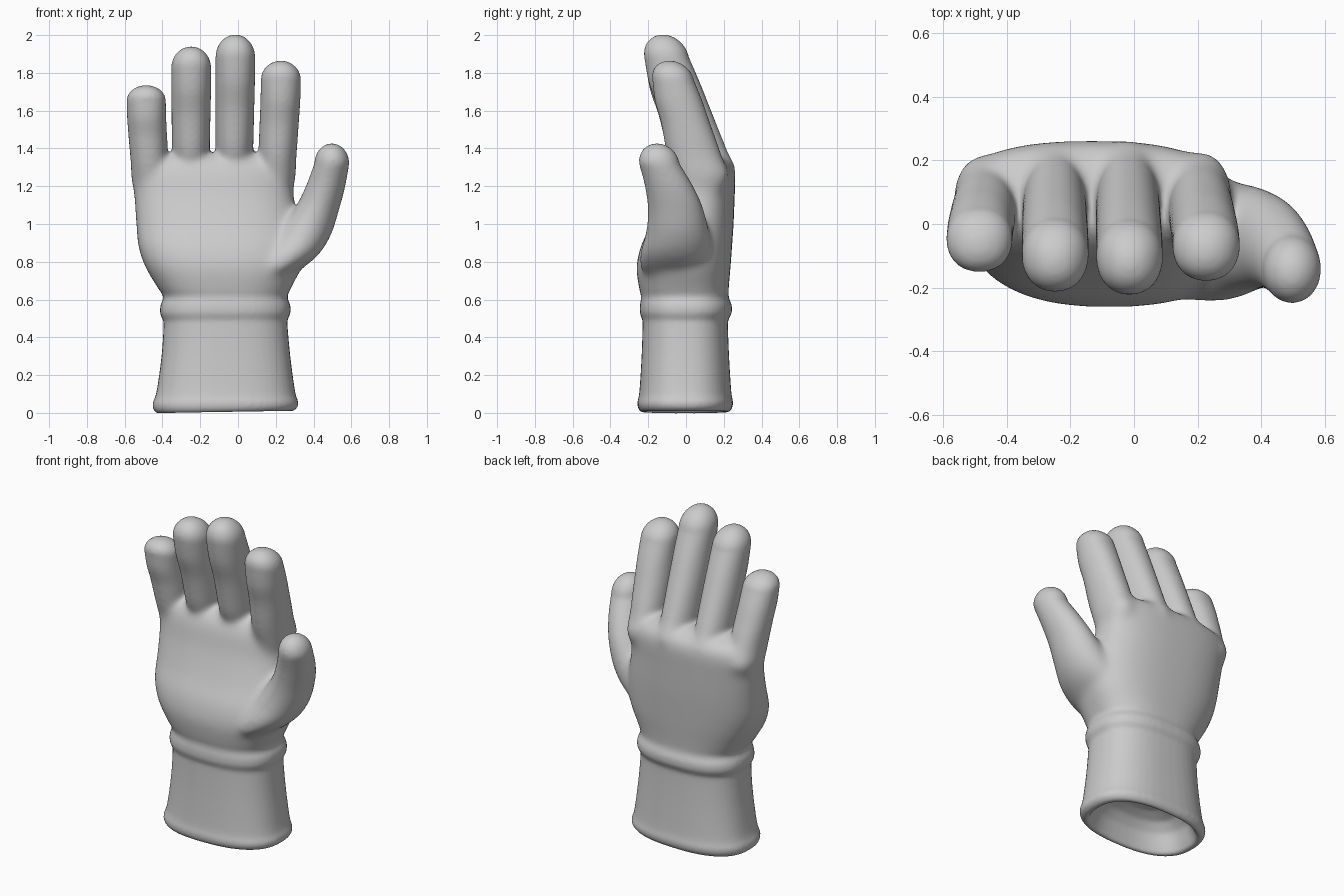
import bpy, bmesh, math

if "Cube" in bpy.data.objects:
    bpy.data.objects.remove(bpy.data.objects["Cube"])

SIDES = 48
bm = bmesh.new()


def spline(keys, steps=5):
    """Catmull-Rom interpolation through section keys."""
    out = []
    for i in range(len(keys) - 1):
        a, b, c, d = (keys[max(i - 1, 0)], keys[i], keys[i + 1],
                      keys[min(i + 2, len(keys) - 1)])
        for s in range(steps):
            t = s / steps
            out.append([0.5 * (2 * q + (r - p) * t + (2 * p - 5 * q + 4 * r - u) * t * t
                               + (3 * q - p - 3 * r + u) * t ** 3)
                        for p, q, r, u in zip(a, b, c, d)])
    return out + [list(keys[-1])]


def loft(sections, power=2.0):
    """Closed solid through horizontal sections (z, cx, cy, rx, ry)."""
    rings = []
    for z, cx, cy, rx, ry in sections:
        ring = []
        for k in range(SIDES):
            a = math.tau * k / SIDES
            c, s = math.cos(a), math.sin(a)
            ring.append(bm.verts.new((
                cx + rx * math.copysign(abs(c) ** (2 / power), c),
                cy + ry * math.copysign(abs(s) ** (2 / power), s), z)))
        rings.append(ring)
    for lo, hi in zip(rings, rings[1:]):
        for k in range(SIDES):
            n = (k + 1) % SIDES
            bm.faces.new((lo[k], lo[n], hi[n], hi[k]))
    bm.faces.new(rings[0][::-1])
    bm.faces.new(rings[-1])


def dome(last, tip_z, lean):
    """Rounded end sections above the last section."""
    z, cx, cy, rx, ry = last
    out = []
    for k in range(1, 9):
        a = math.pi / 2 * k / 8.3
        h = math.sin(a)
        out.append((z + (tip_z - z) * h, cx, cy + lean * h,
                    rx * math.cos(a), ry * math.cos(a)))
    return out


# Cuff and palm: (z, left, right, front, back)
outline = [
    (0.012, -0.425, 0.285, -0.232, 0.222), (0.03, -0.447, 0.312, -0.252, 0.242),
    (0.06, -0.452, 0.32, -0.258, 0.25), (0.11, -0.432, 0.303, -0.247, 0.24),
    (0.30, -0.405, 0.277, -0.235, 0.228), (0.47, -0.394, 0.262, -0.23, 0.222),
    (0.50, -0.402, 0.266, -0.234, 0.228), (0.53, -0.413, 0.278, -0.244, 0.242),
    (0.57, -0.41, 0.277, -0.244, 0.242), (0.615, -0.396, 0.262, -0.238, 0.226),
    (0.67, -0.43, 0.285, -0.25, 0.227), (0.77, -0.49, 0.335, -0.262, 0.236),
    (0.88, -0.528, 0.345, -0.24, 0.244), (1.00, -0.539, 0.325, -0.185, 0.252),
    (1.15, -0.55, 0.295, -0.13, 0.258), (1.27, -0.565, 0.297, -0.1, 0.26),
    (1.33, -0.53, 0.27, -0.07, 0.235), (1.37, -0.42, 0.2, -0.02, 0.17),
]
outer = spline([(z, (l + r) / 2, (f + b) / 2, (r - l) / 2, (b - f) / 2)
                for z, l, r, f, b in outline])
# Shallow hollow at the bottom of the cuff
inner = [(0.20, -0.066, -0.005, 0.05, 0.03), (0.19, -0.066, -0.005, 0.15, 0.085),
         (0.16, -0.066, -0.005, 0.235, 0.14), (0.11, -0.066, -0.005, 0.287, 0.178),
         (0.05, -0.067, -0.005, 0.315, 0.2), (0.018, -0.069, -0.005, 0.332, 0.212)]
loft(inner + outer, 2.5)

# Fingers: share of length, depth position, depth radius
BEND = [(-0.3, 0.08, 0.08), (-0.12, 0.1, 0.14), (0, 0.1, 0.163), (0.14, 0.057, 0.157),
        (0.43, -0.008, 0.14), (0.64, -0.062, 0.135), (0.83, -0.103, 0.118)]


def finger(tip_z, root_z, x_root, x_tip, rx, y_root, bend, depth):
    keys = []
    for t, cy, ry in BEND:
        s = max(t, 0) / 0.83
        s = s * s * (3 - 2 * s)
        narrow = 1 + min(t, 0)
        keys.append((root_z + t * (tip_z - root_z), x_root + (x_tip - x_root) * s,
                     y_root + (cy - 0.1) * bend, rx * (0.95 + 0.05 * s) * narrow,
                     ry * depth))
    path = spline(keys)
    loft(path + dome(path[-1], tip_z, -0.02), 2.15)


finger(1.735, 1.25, -0.468, -0.486, 0.104, 0.08, 0.63, 0.86)   # little
finger(1.94, 1.29, -0.25, -0.248, 0.105, 0.097, 0.95, 0.98)    # ring
finger(2.003, 1.30, -0.02, -0.014, 0.105, 0.1, 1.0, 1.0)       # middle
finger(1.865, 1.27, 0.207, 0.227, 0.106, 0.078, 0.72, 0.93)    # index

# Thumb and its fleshy base
thumb = spline([(0.66, 0.10, -0.03, 0.08, 0.1), (0.75, 0.18, -0.055, 0.14, 0.18),
                (0.84, 0.27, -0.055, 0.16, 0.19), (0.95, 0.347, -0.045, 0.15, 0.17),
                (1.08, 0.417, -0.055, 0.12, 0.148), (1.2, 0.463, -0.09, 0.105, 0.128),
                (1.32, 0.497, -0.142, 0.093, 0.108)])
loft(thumb + dome(thumb[-1], 1.427, -0.012))

bmesh.ops.recalc_face_normals(bm, faces=bm.faces)
mesh = bpy.data.meshes.new("glove")
bm.to_mesh(mesh)
bm.free()
glove = bpy.data.objects.new("glove", mesh)
bpy.context.collection.objects.link(glove)
bpy.context.view_layer.objects.active = glove
glove.select_set(True)

# Fuse the parts into one soft skin
fuse = glove.modifiers.new("fuse", 'REMESH')
fuse.mode = 'VOXEL'
fuse.voxel_size = 0.01
fuse.use_smooth_shade = True
bpy.ops.object.modifier_apply(modifier="fuse")


def fade(v, a, b):
    t = min(max((v - a) / (b - a), 0), 1)
    return t * t * (3 - 2 * t)


# Palm and knuckles get extra softening; the rim dips towards the little finger
palm = glove.vertex_groups.new(name="palm")
for v in glove.data.vertices:
    x, y, z = v.co
    w = fade(z, 0.63, 0.74) * (1 - fade(z, 1.3, 1.45))
    w *= 1 - 0.8 * fade(x, 0.3, 0.4) * fade(z, 1.0, 1.15)
    palm.add([v.index], w, 'REPLACE')
    if z < 0.1:
        v.co.z -= (1 - z / 0.1) * (0.012 - 0.02 * x)

for name, count, group in (("soften", 8, ""), ("blend", 70, "palm")):
    m = glove.modifiers.new(name, 'SMOOTH')
    m.factor, m.iterations, m.vertex_group = 0.5, count, group
    bpy.ops.object.modifier_apply(modifier=name)

grey = bpy.data.materials.new("light_grey")
grey.diffuse_color = (0.6, 0.6, 0.6, 1)
grey.use_nodes = True
grey.node_tree.nodes["Principled BSDF"].inputs["Base Color"].default_value = grey.diffuse_color
glove.data.materials.clear()
glove.data.materials.append(grey)
bpy.ops.object.shade_smooth()
